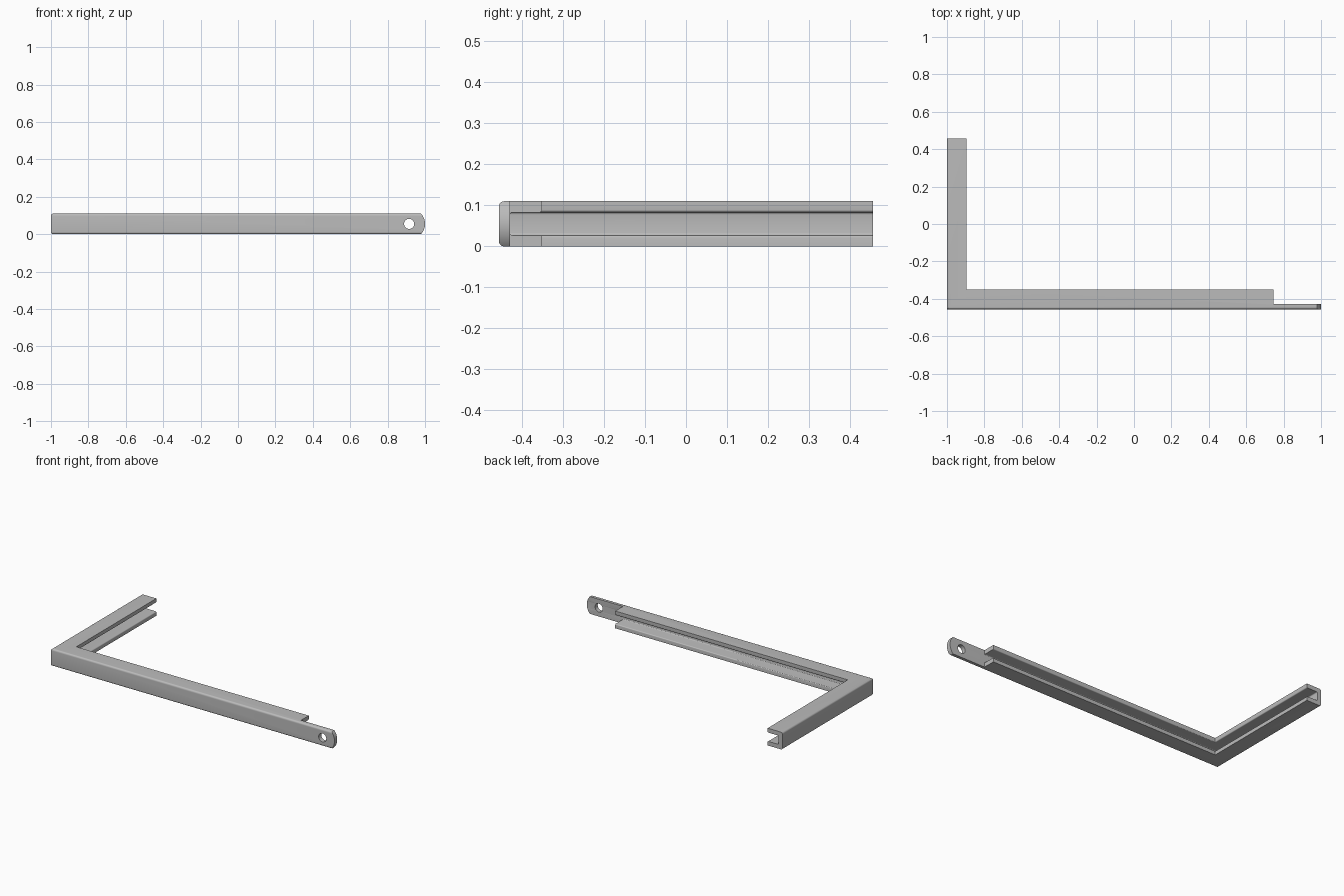
import bpy, bmesh, math

cube = bpy.data.objects.get("Cube")
if cube:
    bpy.data.objects.remove(cube, do_unlink=True)

# Main dimensions
H, DEPTH, WALL = 0.11, 0.105, 0.027
X0, Y0 = -1.0, -0.456
FLANGE_END, TAB_END = 0.745, 1.0

steel = bpy.data.materials.new("grey_steel")
steel.use_nodes = True
grey = (0.5, 0.5, 0.5, 1)
steel.diffuse_color = grey
steel.node_tree.nodes["Principled BSDF"].inputs["Base Color"].default_value = grey


def loft(name, sections, smooth=False):
    """Join matching closed sections into a capped solid."""
    bm = bmesh.new()
    rings = [[bm.verts.new(p) for p in s] for s in sections]
    n = len(rings[0])
    for a, b in zip(rings, rings[1:]):
        for i in range(n):
            j = (i + 1) % n
            bm.faces.new((a[i], a[j], b[j], b[i]))
    bm.faces.new(rings[0][::-1])
    bm.faces.new(rings[-1])
    bmesh.ops.recalc_face_normals(bm, faces=bm.faces)
    mesh = bpy.data.meshes.new(name)
    bm.to_mesh(mesh)
    bm.free()
    mesh.materials.append(steel)
    obj = bpy.data.objects.new(name, mesh)
    bpy.context.collection.objects.link(obj)
    return obj


def arc(cx, cz, r, start, end, steps):
    angles = [math.radians(start + (end - start) * i / steps) for i in range(steps + 1)]
    return [(cx + r * math.cos(a), cz + r * math.sin(a)) for a in angles]


# Channel profile: distance in from the outer face, height
R, S = 0.012, 0.006
lower = [(DEPTH, 0)]
lower += arc(R, R, R, 270, 180, 6)
inner = arc(DEPTH - S, WALL - S, S, 0, 90, 4)
inner += arc(WALL + S, WALL + S, S, 270, 180, 4)
upper_outer = [(d, H - z) for d, z in reversed(lower)]
upper_inner = [(d, H - z) for d, z in inner]
profile = lower + upper_outer + upper_inner + inner[::-1]

# Mitred sweep along both arms
bracket = loft("channel_bracket", [
    [(TAB_END + 0.02, Y0 + d, z) for d, z in profile],
    [(X0 + d, Y0 + d, z) for d, z in profile],
    [(X0 + d, -Y0, z) for d, z in profile],
])


def prism(name, outline, y_low, y_high):
    return loft(name, [[(x, y, z) for x, z in outline] for y in (y_low, y_high)])


# Cutters: flange relief, bolt hole and curved tab end
relief = prism("flange_relief", [(FLANGE_END, -0.1), (1.2, -0.1), (1.2, 0.3), (FLANGE_END, 0.3)],
               Y0 + WALL + 0.0004, Y0 + 0.2)
hole = prism("bolt_hole", arc(0.915, H / 2, 0.027, 0, 350, 35), Y0 - 0.1, Y0 + 0.1)
sagitta = 0.022
radius = ((H / 2) ** 2 + sagitta ** 2) / (2 * sagitta)
sweep = math.degrees(math.asin((H / 2 + 0.005) / radius))
curve = arc(TAB_END - radius, H / 2, radius, -sweep, sweep, 20)
end_trim = prism("end_trim", curve + [(1.2, curve[-1][1]), (1.2, curve[0][1])],
                 Y0 - 0.1, Y0 + 0.1)

cutters = [relief, hole, end_trim]
for cutter in cutters:
    cutter.hide_render = True
    mod = bracket.modifiers.new(cutter.name, "BOOLEAN")
    mod.operation = "DIFFERENCE"
    mod.solver = "EXACT"
    mod.object = cutter

# Bake the cuts and remove the cutters
graph = bpy.context.evaluated_depsgraph_get()
result = bpy.data.meshes.new_from_object(bracket.evaluated_get(graph))
bracket.modifiers.clear()
bracket.data = result
for cutter in cutters:
    bpy.data.objects.remove(cutter, do_unlink=True)

# Smooth rounded edges, crisp corners
bpy.ops.object.select_all(action="DESELECT")
bracket.select_set(True)
bpy.context.view_layer.objects.active = bracket
bpy.ops.object.shade_smooth_by_angle(angle=math.radians(30))
